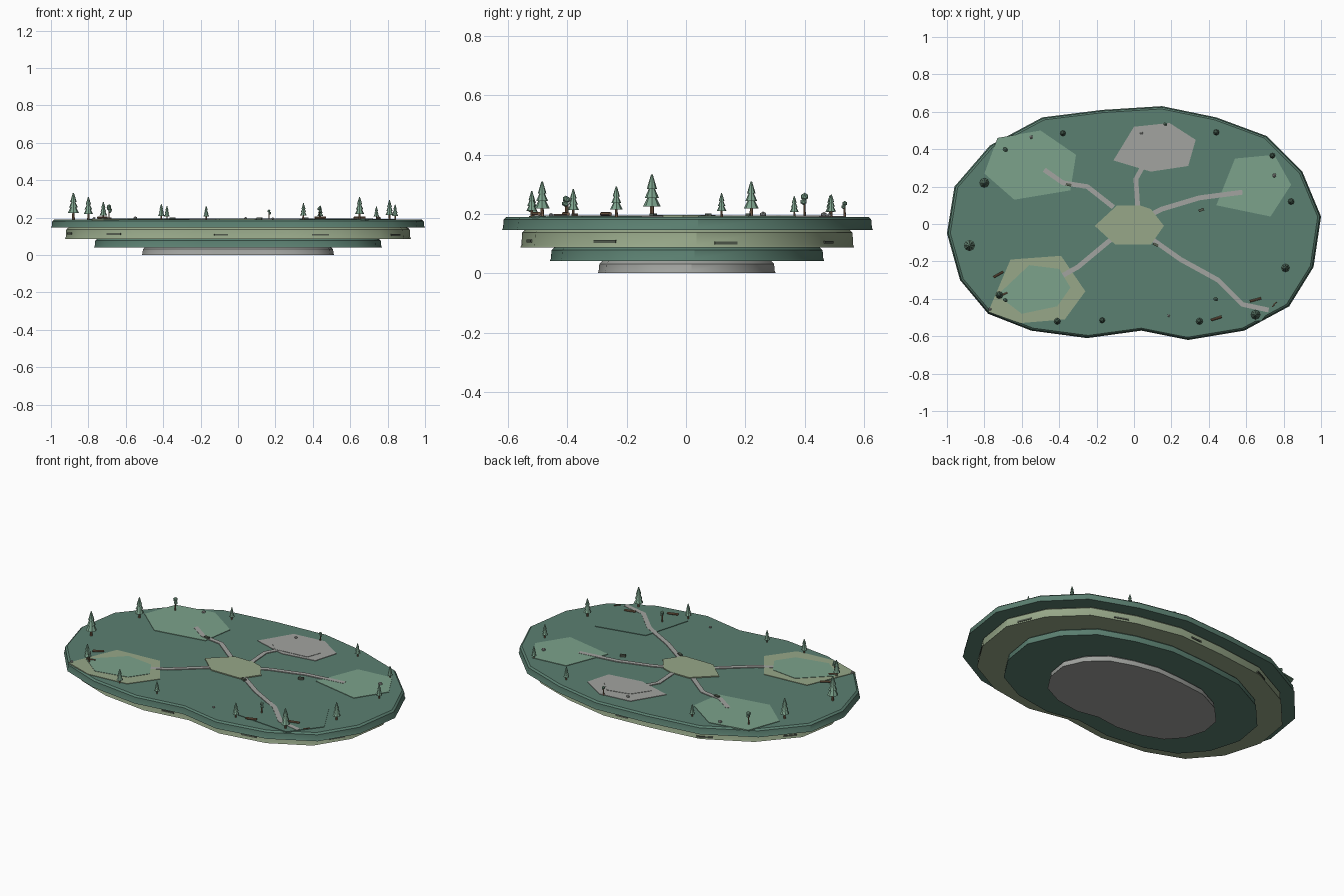
import bpy, bmesh, math, random
from mathutils import Vector, Matrix

if "Cube" in bpy.data.objects:
    bpy.data.objects.remove(bpy.data.objects["Cube"])
random.seed(3)


def mat(name, c):
    m = bpy.data.materials.new(name)
    m.diffuse_color = (*c, 1)
    m.use_nodes = True
    m.node_tree.nodes["Principled BSDF"].inputs["Base Color"].default_value = m.diffuse_color
    return m


DARK = mat("dark_green", (0.105, 0.215, 0.165))
LEAF = mat("leaf_green", (0.20, 0.36, 0.26))
OLIVE = mat("olive", (0.31, 0.39, 0.25))
STONE = mat("stone", (0.36, 0.37, 0.35))
WOOD = mat("wood", (0.24, 0.14, 0.08))
SHADE = mat("dark_slab", (0.09, 0.11, 0.08))
TOP = 0.19


def finish(bm, name, m, smooth=False):
    bmesh.ops.recalc_face_normals(bm, faces=bm.faces)
    me = bpy.data.meshes.new(name)
    bm.to_mesh(me)
    bm.free()
    ob = bpy.data.objects.new(name, me)
    bpy.context.collection.objects.link(ob)
    me.materials.append(m)
    if smooth:
        bpy.context.view_layer.objects.active = ob
        ob.select_set(True)
        bpy.ops.object.shade_smooth_by_angle(angle=math.radians(30))
        ob.select_set(False)
    return ob


def loft(name, rings, m, smooth=False):
    bm = bmesh.new()
    vs = [[bm.verts.new(p) for p in r] for r in rings]
    n = len(vs[0])
    for a, b in zip(vs, vs[1:]):
        for i in range(n):
            j = (i + 1) % n
            bm.faces.new((a[i], a[j], b[j], b[i]))
    bm.faces.new(vs[0][::-1])
    bm.faces.new(vs[-1])
    return finish(bm, name, m, smooth)


def box(name, loc, size, angle, m):
    bm = bmesh.new()
    M = Matrix.Translation(loc) @ Matrix.Rotation(angle, 4, 'Z') @ Matrix.Diagonal((*size, 1))
    bmesh.ops.create_cube(bm, size=1, matrix=M)
    return finish(bm, name, m)


# Stacked terrain layers sharing one irregular outline
outline = [(.15, .63), (.44, .57), (.71, .47), (.90, .28), (1, .04), (.96, -.23), (.83, -.44),
           (.59, -.57), (.29, -.62), (.04, -.57), (-.25, -.61), (-.55, -.57), (-.78, -.48),
           (-.93, -.30), (-1, -.05), (-.96, .20), (-.77, .42), (-.49, .57), (-.17, .61)][::-1]
for name, sx, sy, z0, z1, m in (("stone_base", .515, .48, 0, .041, STONE),
                                ("lower_layer", .77, .74, .041, .087, DARK),
                                ("middle_layer", .925, .90, .087, .146, OLIVE),
                                ("top_layer", 1, 1, .146, TOP, DARK)):
    rings = []
    for inset, z in ((0, z0), (.004, z0 + .008), (.007, z1 - .009), (.018, z1)):
        rings.append([(x * (sx - inset), y * (sy - inset * 1.3), z) for x, y in outline])
    loft(name, rings, m, True)

# Flat ground zones
zones = {
    "northwest_meadow": (LEAF, .003, [(-.73, .46), (-.50, .50), (-.31, .37), (-.34, .18), (-.64, .13), (-.80, .27)]),
    "north_stone_yard": (STONE, .003, [(0, .52), (.19, .54), (.33, .45), (.29, .31), (.09, .28), (-.11, .34)]),
    "north_inner_yard": (STONE, .005, [(.05, .45), (.18, .48), (.26, .40), (.23, .32), (.03, .30), (-.02, .35)]),
    "northeast_meadow": (LEAF, .003, [(.54, .35), (.75, .37), (.84, .21), (.73, .04), (.44, .10)]),
    "southeast_woods": (DARK, .003, [(.41, -.21), (.70, -.15), (.81, -.35), (.68, -.52), (.33, -.49)]),
    "southwest_field": (OLIVE, .003, [(-.66, -.19), (-.39, -.17), (-.26, -.36), (-.37, -.51), (-.61, -.53), (-.78, -.47)]),
    "southwest_grass": (LEAF, .005, [(-.56, -.22), (-.40, -.24), (-.34, -.34), (-.41, -.44), (-.60, -.48), (-.73, -.38)]),
    "central_plaza": (OLIVE, .006, [(-.09, .10), (.03, .10), (.09, .08), (.16, -.01), (.09, -.11), (-.10, -.11), (-.21, -.01)]),
}
for name, (m, h, pts) in zones.items():
    loft(name, [[(x, y, z) for x, y in pts] for z in (TOP - .004, TOP + h)], m)

# Paths as mitred strips
paths = [[(-.11, .09), (-.25, .20), (-.38, .22), (-.48, .29)],
         [(.02, .09), (.01, .24), (.06, .33)],
         [(.09, .05), (.15, .08), (.35, .14), (.58, .17)],
         [(.08, -.07), (.25, -.19), (.45, -.30), (.58, -.43), (.72, -.46)],
         [(-.12, -.08), (-.30, -.23), (-.39, -.28)]]
for pts in paths:
    P = [Vector(p) for p in pts]
    left, right = [], []
    for i, p in enumerate(P):
        d = (P[min(i + 1, len(P) - 1)] - P[max(i - 1, 0)]).normalized()
        s = Vector((-d.y, d.x)) * .013
        left.append(p + s)
        right.append(p - s)
    bm = bmesh.new()
    sides = [[[bm.verts.new((*q, z)) for q in side] for side in (left, right)]
             for z in (TOP - .003, TOP + .0045)]
    (a, b), (c, d) = sides
    for i in range(len(P) - 1):
        for u, v in ((a, b), (b, d), (d, c), (c, a)):
            bm.faces.new((u[i], u[i + 1], v[i + 1], v[i]))
    for i in (0, -1):
        bm.faces.new((a[i], b[i], d[i], c[i]))
    finish(bm, "path", STONE)


def cone(name, x, y, z, r1, r2, h, n, m):
    bm = bmesh.new()
    bmesh.ops.create_cone(bm, cap_ends=True, segments=n, radius1=r1, radius2=r2, depth=h,
                          matrix=Matrix.Translation((x, y, z + h / 2)))
    return finish(bm, name, m)


def ball(name, x, y, z, r, m, sz=1):
    bm = bmesh.new()
    bmesh.ops.create_icosphere(bm, subdivisions=1, radius=r,
                               matrix=Matrix.Translation((x, y, z)) @ Matrix.Diagonal((1, 1, sz, 1)))
    return finish(bm, name, m)


# Conifers: trunk and three tiers
for x, y, top in ((-.80, .22, .31), (-.88, -.115, .333), (-.72, -.38, .284), (-.41, -.52, .273),
                  (-.17, -.515, .262), (.35, -.52, .277), (.65, -.485, .31), (.81, -.235, .293),
                  (.84, .12, .27), (.74, .365, .26), (.44, .49, .266), (-.38, .485, .262)):
    h = top - TOP
    cone("conifer_trunk", x, y, TOP - .002, h * .055, h * .04, h * .35, 7, WOOD)
    for z, r, k in ((.24, .21, .38), (.45, .165, .33), (.66, .12, .34)):
        cone("conifer_tier", x, y, TOP + h * z, h * r, h * .02, h * k, 8, LEAF)

# Small round trees
for x, y, h in ((-.69, .40, .068), (.435, -.40, .058), (.165, .535, .045), (-.69, -.405, .06)):
    cone("round_tree_trunk", x, y, TOP - .002, .004, .003, h * .8, 6, WOOD)
    ball("round_tree_crown", x, y, TOP + h, h * .2, LEAF)
    ball("round_tree_lower_crown", x + .006, y - .004, TOP + h * .75, h * .17, LEAF)

# Loose rocks
for x, y, r in ((.04, .485, .009), (.185, -.49, .008), (-.77, -.455, .009),
                (-.55, .465, .011), (.75, .26, .012)):
    ball("rock", x, y, TOP + r * .7, r, STONE, .8)

# Fallen logs
for x, y, length, r, deg in ((-.725, -.27, .06, .006, 30), (.65, -.405, .062, .006, 15),
                             (.44, -.505, .06, .0065, 18), (.75, -.43, .035, .003, 50),
                             (-.695, -.375, .04, .004, 25)):
    bm = bmesh.new()
    M = (Matrix.Translation((x, y, TOP + r + .004)) @ Matrix.Rotation(math.radians(deg), 4, 'Z')
         @ Matrix.Rotation(math.pi / 2, 4, 'Y'))
    bmesh.ops.create_cone(bm, cap_ends=True, segments=8, radius1=r, radius2=r, depth=length, matrix=M)
    finish(bm, "log", WOOD)

# Path marker slabs
for x, y, deg in ((.36, .075, 20), (-.35, .21, -10), (.115, -.11, -25)):
    box("marker_slab", (x, y, TOP + .006), (.03, .014, .012), math.radians(deg), SHADE)

# Strata slabs set into the rim of the middle layer
ring = [Vector((x * .918, y * .892)) for x, y in outline]
for deg in (14, 58, 88, 120, 156, 192, 228, 264, 297, 332):
    t = math.radians(deg)
    ang = math.atan2(.56 * math.sin(t), .92 * math.cos(t))
    ray = Vector((math.cos(ang), math.sin(ang)))
    for a, b in zip(ring, ring[1:] + ring[:1]):
        e = b - a
        den = ray.cross(e)
        s, u = a.cross(e) / den, a.cross(ray) / den
        if s > 0 and 0 <= u < 1:
            p = ray * s
            box("strata_slab", (p.x, p.y, random.uniform(.098, .115)),
                (random.uniform(.07, .095), .012, .009), math.atan2(e.y, e.x), SHADE)
            break
